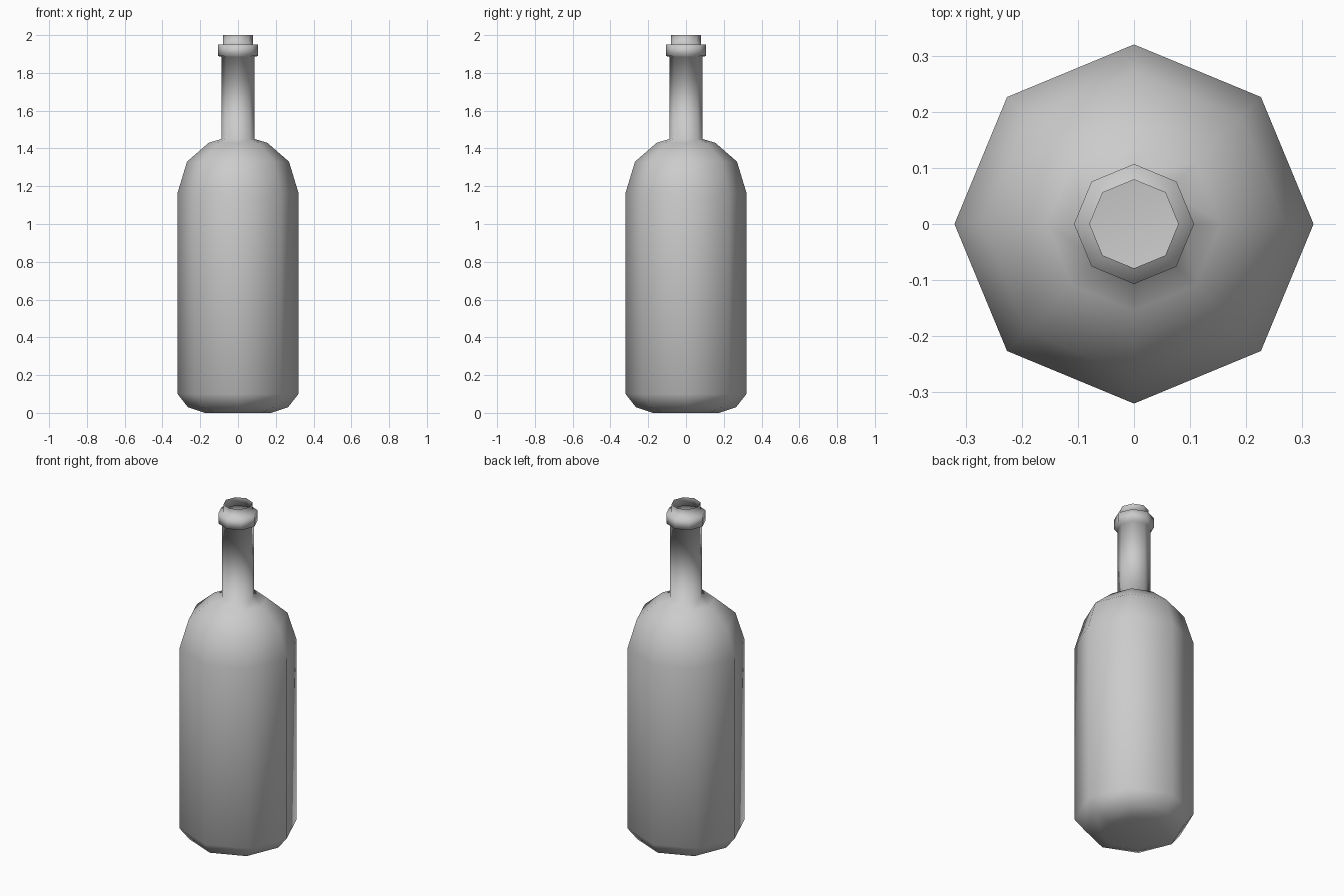
import bpy, bmesh
from math import cos, sin, pi

if "Cube" in bpy.data.objects:
    bpy.data.objects.remove(bpy.data.objects["Cube"])

SIDES = 8

# Bottle outline from base to open mouth: (radius, height)
PROFILE = [
    (0.175, 0.0), (0.265, 0.03), (0.32, 0.10),      # rounded base
    (0.32, 1.165), (0.27, 1.33), (0.155, 1.43),     # body and shoulder
    (0.088, 1.45), (0.088, 1.885),                  # neck
    (0.107, 1.89), (0.107, 1.95),                   # collar
    (0.079, 1.95), (0.079, 2.0),                    # open lip
]


def lathe(name, profile):
    bm = bmesh.new()
    rings = [[bm.verts.new((r * cos(2 * pi * i / SIDES), r * sin(2 * pi * i / SIDES), z))
              for i in range(SIDES)] for r, z in profile]
    # Base
    bm.faces.new(reversed(rings[0]))
    # Walls
    for low, high in zip(rings, rings[1:]):
        for i in range(SIDES):
            j = (i + 1) % SIDES
            bm.faces.new((low[i], low[j], high[j], high[i]))
    for face in bm.faces:
        face.smooth = True
    mesh = bpy.data.meshes.new(name)
    bm.to_mesh(mesh)
    bm.free()
    obj = bpy.data.objects.new(name, mesh)
    bpy.context.collection.objects.link(obj)
    return obj


lathe("bottle", PROFILE)
